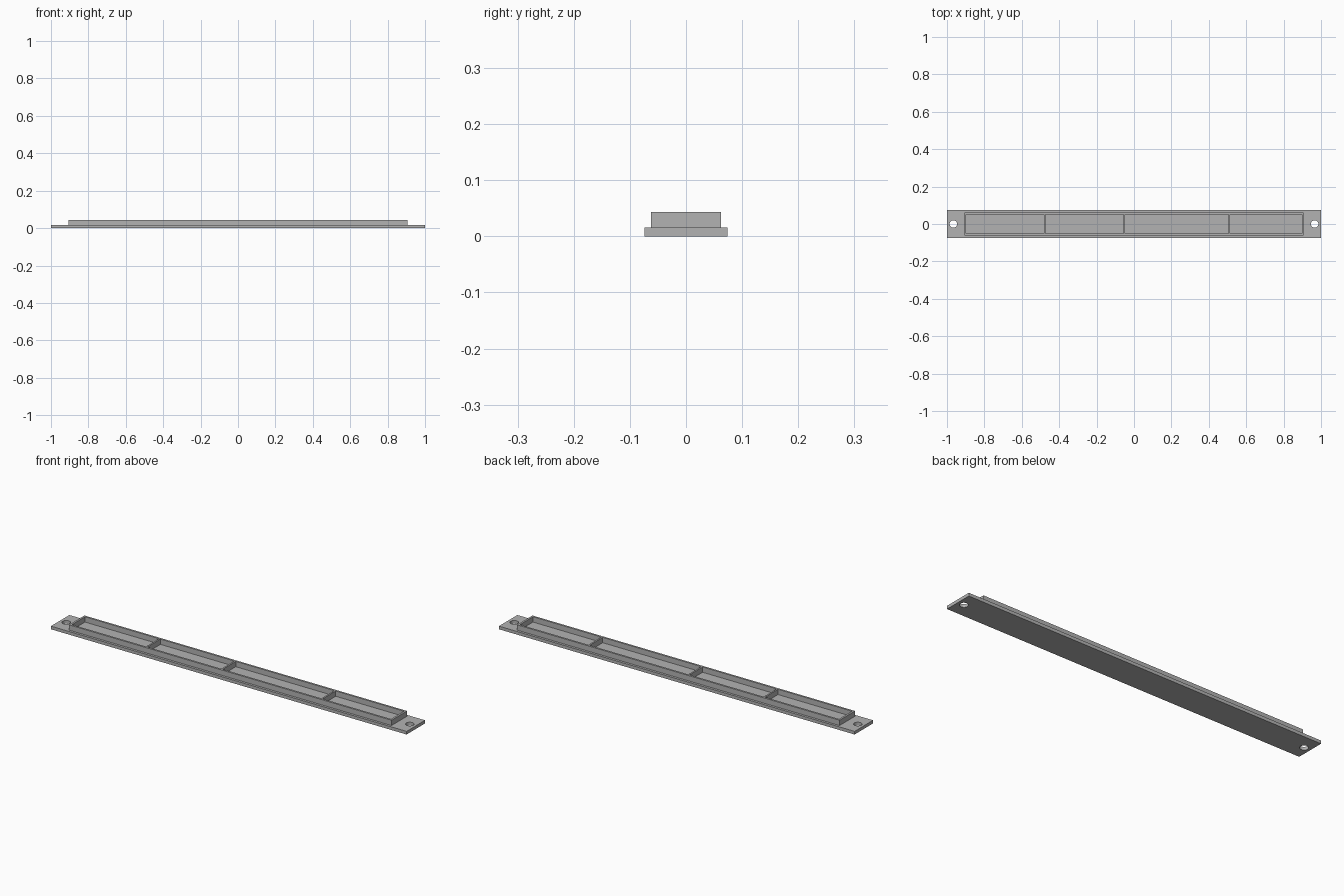
import bpy

cube = bpy.data.objects.get("Cube")
if cube:
    bpy.data.objects.remove(cube, do_unlink=True)

PLATE_TOP, WALL_TOP = 0.016, 0.043
HALF_X, HALF_Y, WALL = 0.907, 0.062, 0.01
DIVIDERS = (-0.477, -0.053, 0.509)
RIB = 0.008

grey = bpy.data.materials.new("grey")
grey.use_nodes = True
grey.diffuse_color = (0.45, 0.45, 0.45, 1)
grey.node_tree.nodes["Principled BSDF"].inputs["Base Color"].default_value = (0.45, 0.45, 0.45, 1)


def box(name, x0, x1, half_y, z0, z1):
    bpy.ops.mesh.primitive_cube_add(size=1, location=((x0 + x1) / 2, 0, (z0 + z1) / 2))
    ob = bpy.context.object
    ob.name = name
    ob.scale = (x1 - x0, 2 * half_y, z1 - z0)
    bpy.ops.object.transform_apply(location=True, scale=True)
    ob.data.materials.append(grey)
    return ob


def cut(target, cutter):
    cutter.hide_render = True
    mod = target.modifiers.new("cut", "BOOLEAN")
    mod.operation = "DIFFERENCE"
    mod.solver = "EXACT"
    mod.object = cutter
    bpy.context.view_layer.objects.active = target
    bpy.ops.object.modifier_apply(modifier=mod.name)
    bpy.data.objects.remove(cutter, do_unlink=True)


# Mounting plate with a screw hole at each end
plate = box("base_plate", -1, 1, 0.074, 0, PLATE_TOP)
for side in (-1, 1):
    bpy.ops.mesh.primitive_cylinder_add(vertices=32, radius=0.02, depth=0.1,
                                        location=(side * 0.966, 0, 0))
    hole = bpy.context.object
    hole.data.materials.append(grey)
    cut(plate, hole)

# Raised rim, opened down to the plate
rim = box("tray_rim", -HALF_X, HALF_X, HALF_Y, PLATE_TOP, WALL_TOP)
cut(rim, box("pocket", -HALF_X + WALL, HALF_X - WALL, HALF_Y - WALL, 0, 0.1))

# Cross ribs that split the tray into four compartments
for i, x in enumerate(DIVIDERS):
    box(f"divider_{i + 1}", x - RIB / 2, x + RIB / 2, HALF_Y - WALL, PLATE_TOP, WALL_TOP)

# Smooth hole walls, crisp edges elsewhere
bpy.ops.object.select_all(action="DESELECT")
plate.select_set(True)
bpy.context.view_layer.objects.active = plate
bpy.ops.object.shade_smooth_by_angle()
